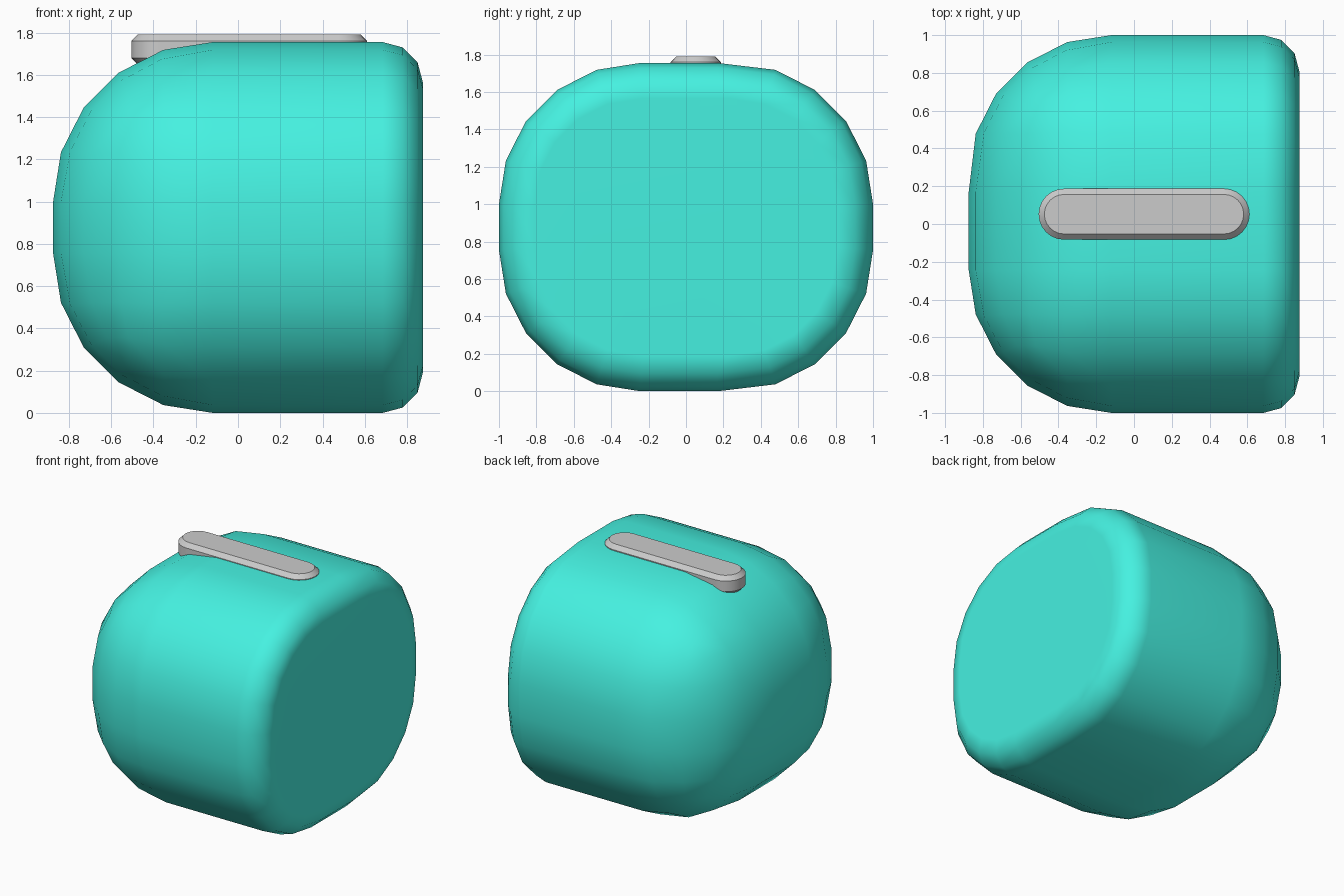
import bpy, bmesh, math
from mathutils import Matrix

if "Cube" in bpy.data.objects:
    bpy.data.objects.remove(bpy.data.objects["Cube"])


def finish(name, bm, color=None):
    bmesh.ops.recalc_face_normals(bm, faces=bm.faces)
    mesh = bpy.data.meshes.new(name)
    bm.to_mesh(mesh)
    bm.free()
    obj = bpy.data.objects.new(name, mesh)
    bpy.context.collection.objects.link(obj)
    if color:
        mat = bpy.data.materials.new(name)
        mat.diffuse_color = color
        mat.use_nodes = True
        mat.node_tree.nodes["Principled BSDF"].inputs["Base Color"].default_value = mat.diffuse_color
        mesh.materials.append(mat)
    bpy.ops.object.select_all(action='DESELECT')
    obj.select_set(True)
    bpy.context.view_layer.objects.active = obj
    bpy.ops.object.shade_smooth_by_angle(angle=math.radians(40))
    mod = obj.modifiers.new("weighted_normals", 'WEIGHTED_NORMAL')
    mod.keep_sharp = True
    return obj


# Body: box with large rounding everywhere except the flat right end
W, D, H, R = 1.75, 2.0, 1.755, 0.755
bm = bmesh.new()
bmesh.ops.create_cube(bm, size=1, matrix=Matrix.Translation((0, 0, H / 2)) @ Matrix.Diagonal((W, D, H, 1)))


def end_edges():
    return [e for e in bm.edges if all(v.co.x > W / 2 - 1e-4 for v in e.verts)]


cap = set(end_edges())
bmesh.ops.bevel(bm, geom=[e for e in bm.edges if e not in cap], offset=R,
                offset_type='OFFSET', segments=5, profile=0.5, affect='EDGES')
# Small rounding around the right end
bmesh.ops.bevel(bm, geom=end_edges(), offset=0.19, offset_type='OFFSET',
                segments=3, profile=0.5, affect='EDGES')
# The flat strip is slightly narrower towards the back
for v in bm.verts:
    if abs(v.co.y - (D / 2 - R)) < 0.01:
        v.co.y = 0.17
finish("body", bm, (0.06, 0.88, 0.75, 1))

# Top bar: chamfered rounded strip partly sunk into the body
CX, CY, HALF, RAD, N = 0.053, 0.052, 0.423, 0.135, 12
Z0, Z1 = 1.65, 1.79
bm = bmesh.new()
ring = []
for side in (1, -1):
    for i in range(N + 1):
        a = math.pi * (i / N - 0.5) + (0 if side > 0 else math.pi)
        ring.append(bm.verts.new((CX + side * HALF + RAD * math.cos(a), CY + RAD * math.sin(a), Z0)))
base = bm.faces.new(ring)
new = bmesh.ops.extrude_face_region(bm, geom=[base], use_keep_orig=True)["geom"]
for v in new:
    if isinstance(v, bmesh.types.BMVert):
        v.co.z = Z1
rims = [e for e in bm.edges if abs(e.verts[0].co.z - e.verts[1].co.z) < 1e-5]
bmesh.ops.bevel(bm, geom=rims, offset=0.03, offset_type='OFFSET', segments=1, profile=0.5, affect='EDGES')
finish("top_bar", bm)
